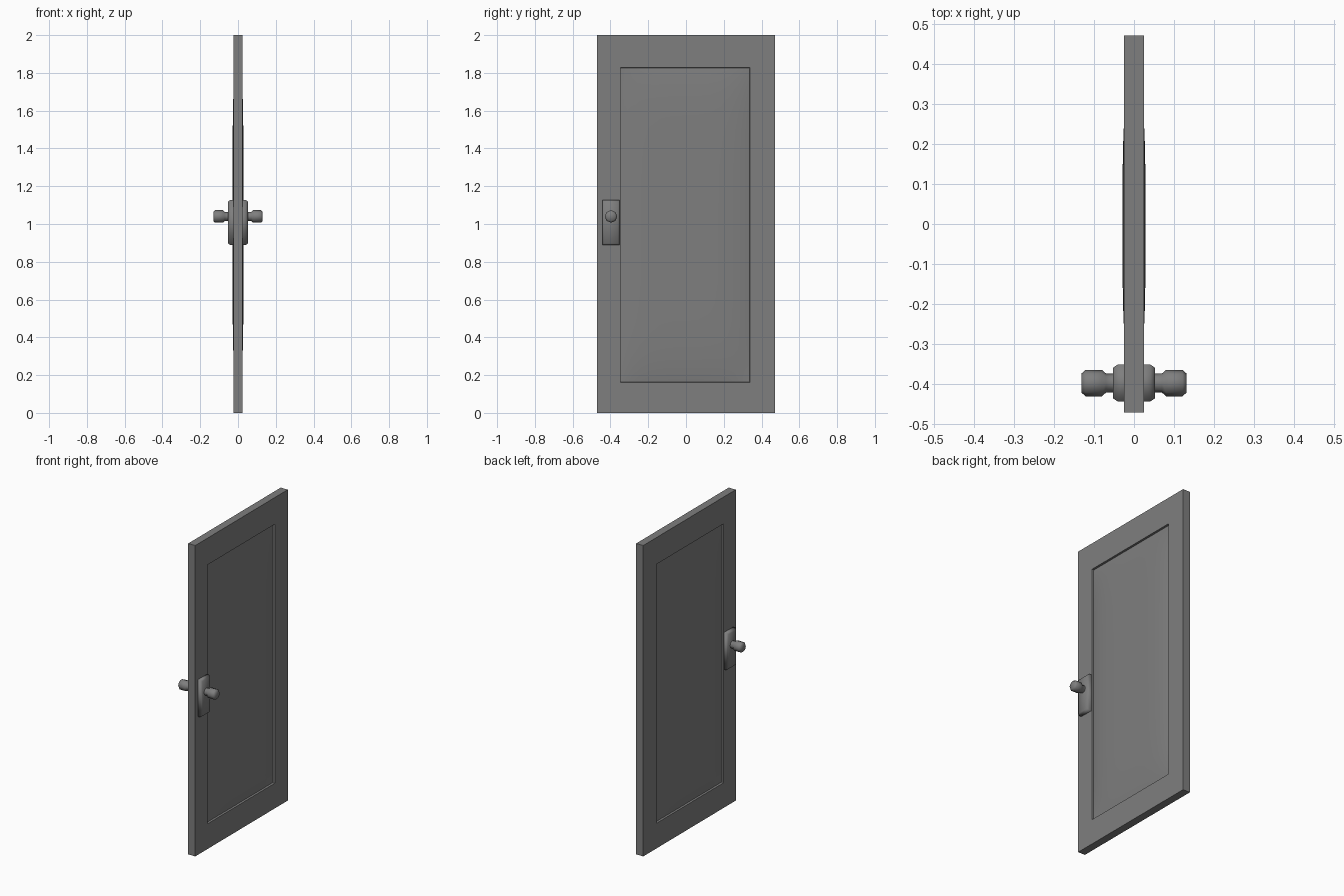
import bpy, bmesh, math
from mathutils import Vector

if "Cube" in bpy.data.objects:
    bpy.data.objects.remove(bpy.data.objects["Cube"])

dark = bpy.data.materials.new("dark_grey")
dark.diffuse_color = (0.21, 0.21, 0.21, 1)
dark.use_nodes = True
dark.node_tree.nodes["Principled BSDF"].inputs["Base Color"].default_value = dark.diffuse_color


def finish(name, bm, smooth=False):
    """Turn a +x half into an object mirrored to the other face of the door."""
    bmesh.ops.remove_doubles(bm, verts=bm.verts, dist=1e-5)
    bmesh.ops.recalc_face_normals(bm, faces=bm.faces)
    for f in bm.faces:
        f.smooth = smooth
    mesh = bpy.data.meshes.new(name)
    bm.to_mesh(mesh)
    bm.free()
    mesh.materials.append(dark)
    ob = bpy.data.objects.new(name, mesh)
    bpy.context.collection.objects.link(ob)
    mirror = ob.modifiers.new("both_faces", 'MIRROR')
    mirror.use_axis[0] = True
    mirror.merge_threshold = 1e-5


def loft(bm, loops, cap=True):
    """Bridge successive point loops with quads."""
    rings = [[bm.verts.new(p) for p in loop] for loop in loops]
    for a, b in zip(rings, rings[1:]):
        n = len(a)
        for i in range(n):
            j = (i + 1) % n
            bm.faces.new((a[i], a[j], b[j], b[i]))
    if cap:
        bm.faces.new(rings[-1])


def rect(x, cy, cz, hy, hz):
    return [Vector((x, cy + sy * hy, cz + sz * hz))
            for sy, sz in ((-1, -1), (1, -1), (1, 1), (-1, 1))]


# Door frame with a stepped opening
PY, PZ, PHY, PHZ = -0.005, 0.995, 0.343, 0.833
bm = bmesh.new()
loft(bm, [rect(0, 0, 1, 0.4705, 1),
          rect(0.025, 0, 1, 0.4705, 1),
          rect(0.025, PY, PZ, PHY, PHZ),
          rect(0.013, PY, PZ, PHY - 0.002, PHZ - 0.002)], cap=False)
finish("door_frame", bm)

# Cushioned centre panel, rising just proud of the frame in the middle
bm = bmesh.new()
NU, NV = 16, 24
grid = []
for i in range(NU + 1):
    u = math.sin((i / NU - 0.5) * math.pi)
    row = []
    for j in range(NV + 1):
        v = math.sin((j / NV - 0.5) * math.pi)
        x = 0.013 + 0.0155 * (1 - abs(u) ** 5) * (1 - abs(v) ** 7)
        row.append(bm.verts.new((x, PY + u * (PHY - 0.002),
                                 PZ + v * (PHZ - 0.002))))
    grid.append(row)
for i in range(NU):
    for j in range(NV):
        bm.faces.new((grid[i][j], grid[i + 1][j],
                      grid[i + 1][j + 1], grid[i][j + 1]))
finish("centre_panel", bm, smooth=True)

# Lock plate with chamfered rim
KY, KZ = -0.397, 1.04
bm = bmesh.new()
loft(bm, [rect(0.025, KY, 1.008, 0.046, 0.119),
          rect(0.041, KY, 1.008, 0.046, 0.119),
          rect(0.0525, KY, 1.008, 0.038, 0.111)])
finish("lock_plate", bm, smooth=True)

# Eight-sided turned knob: (distance from door centre, radius)
profile = [(0.050, 0.024), (0.070, 0.024), (0.080, 0.033),
           (0.121, 0.033), (0.131, 0.024)]
bm = bmesh.new()
loft(bm, [[Vector((x, KY + r * math.cos(k * math.pi / 4),
                   KZ + r * math.sin(k * math.pi / 4))) for k in range(8)]
          for x, r in profile])
finish("door_knob", bm, smooth=True)
